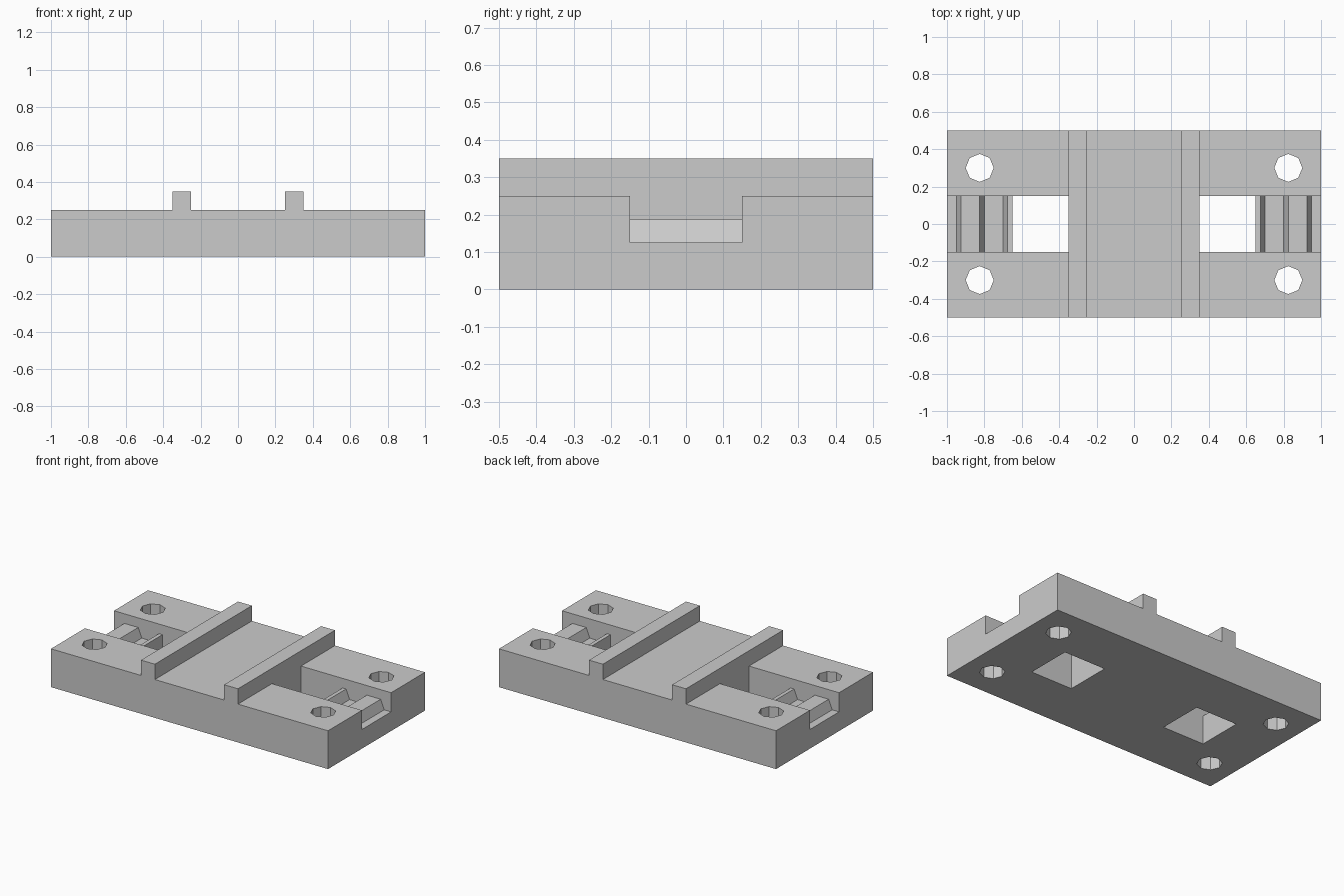
import bpy
import bmesh
import math

cube = bpy.data.objects.get("Cube")
if cube:
    bpy.data.objects.remove(cube, do_unlink=True)

grey = bpy.data.materials.new("plain_grey")
grey.use_nodes = True
colour = (0.6, 0.6, 0.6, 1)
grey.diffuse_color = colour
grey.node_tree.nodes["Principled BSDF"].inputs["Base Color"].default_value = colour


def prism(name, outline, half_depth):
    """Extrude an x-z outline along y, centred on y = 0."""
    bm = bmesh.new()
    face = bm.faces.new([bm.verts.new((x, -half_depth, z)) for x, z in outline])
    geom = bmesh.ops.extrude_face_region(bm, geom=[face])["geom"]
    verts = [v for v in geom if isinstance(v, bmesh.types.BMVert)]
    bmesh.ops.translate(bm, vec=(0, 2 * half_depth, 0), verts=verts)
    bmesh.ops.recalc_face_normals(bm, faces=bm.faces)
    mesh = bpy.data.meshes.new(name)
    bm.to_mesh(mesh)
    bm.free()
    mesh.materials.append(grey)
    obj = bpy.data.objects.new(name, mesh)
    bpy.context.collection.objects.link(obj)
    return obj


def cut(target, cutter):
    """Subtract the cutter and discard it."""
    cutter.hide_render = True
    mod = target.modifiers.new("cut", "BOOLEAN")
    mod.operation = "DIFFERENCE"
    mod.solver = "EXACT"
    mod.object = cutter
    bpy.context.view_layer.objects.active = target
    bpy.ops.object.modifier_apply(modifier=mod.name)
    bpy.data.objects.remove(cutter, do_unlink=True)


# Base plate with two raised rails across it
half = [(0.25, 0.25), (0.25, 0.35), (0.35, 0.35), (0.35, 0.25), (1, 0.25), (1, 0)]
plate = prism("base_plate", half + [(-x, z) for x, z in reversed(half)], 0.5)

# End slots: a through window beside a stepped, toothed floor
floor, crest = 0.125, 0.1875
slot = [(0.35, -0.1), (0.65, -0.1), (0.65, crest), (0.675, crest),
        (0.7, floor), (0.8, floor), (0.825, crest), (0.925, crest),
        (0.95, floor), (1.1, floor), (1.1, 0.3), (0.35, 0.3)]
for side in (-1, 1):
    cut(plate, prism("slot_cutter", [(side * x, z) for x, z in slot], 0.15))

# Eight-sided bolt holes near the corners
for sx in (-1, 1):
    for sy in (-1, 1):
        bpy.ops.mesh.primitive_cylinder_add(
            vertices=8, radius=0.075, depth=1, location=(sx * 0.825, sy * 0.3, 0))
        hole = bpy.context.object
        hole.name = "bolt_hole_cutter"
        hole.data.materials.append(grey)
        cut(plate, hole)
